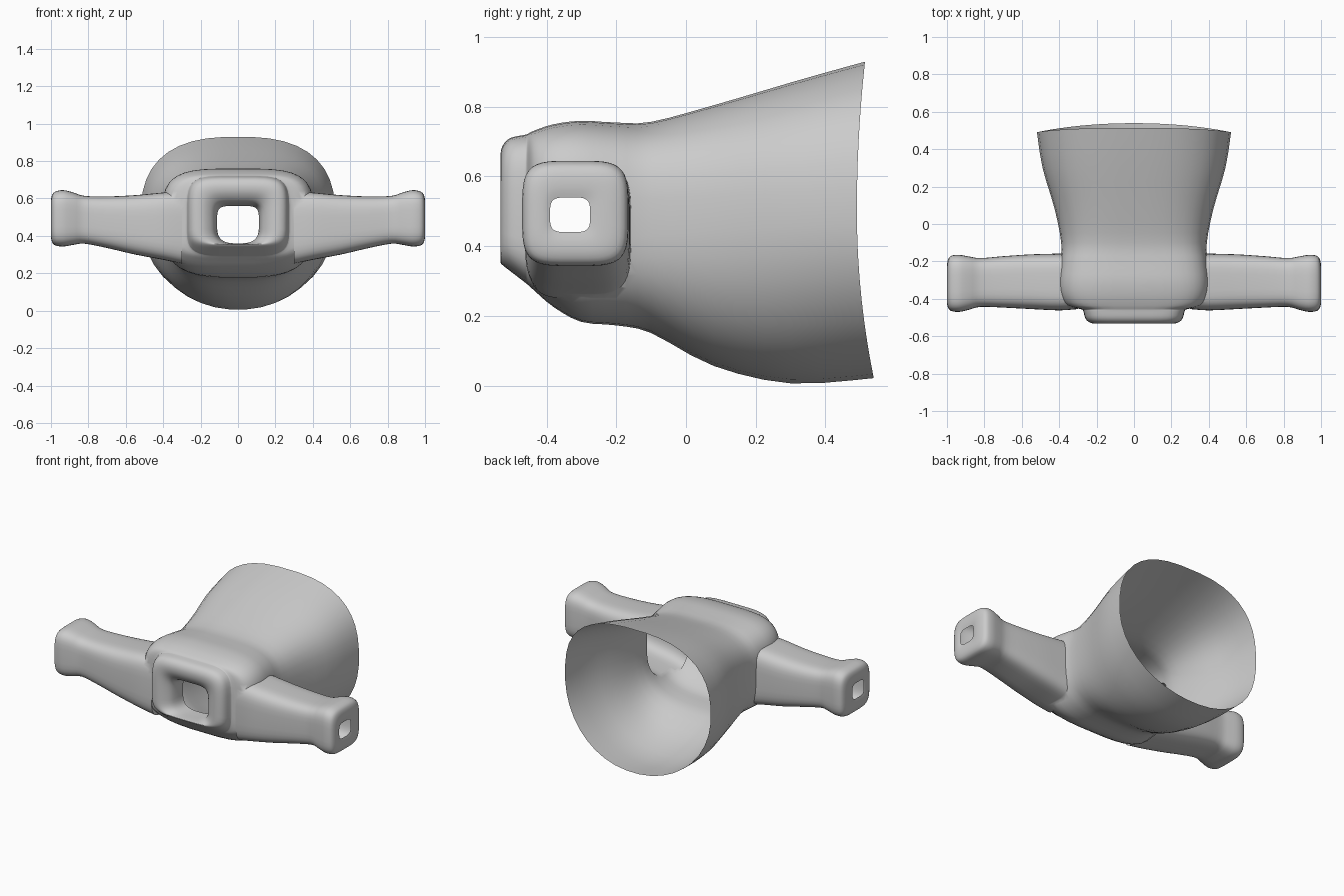
import bpy, bmesh, math
from mathutils import Vector

if "Cube" in bpy.data.objects:
    bpy.data.objects.remove(bpy.data.objects["Cube"])

SIDES = 40
cap_centres = []          # fan centres of the temporary end caps


def catmull(keys, sub):
    """Smoothly resample a list of equal-length key rows."""
    out = []
    for i in range(len(keys) - 1):
        a, b = keys[max(i - 1, 0)], keys[i]
        c, d = keys[i + 1], keys[min(i + 2, len(keys) - 1)]
        for s in range(sub):
            t = s / sub
            out.append([0.5 * (2 * q + (r - p) * t + (2 * p - 5 * q + 4 * r - w) * t * t
                               + (3 * q - p - 3 * r + w) * t ** 3)
                        for p, q, r, w in zip(a, b, c, d)])
    return out + [keys[-1]]


def spow(v, p):
    return math.copysign(abs(v) ** (2 / p), v)


def loft(name, rings, open_ends):
    """Skin rings into a closed solid; remember caps that must be opened later."""
    bm = bmesh.new()
    rows = [[bm.verts.new(p) for p in ring] for ring in rings]
    for r0, r1 in zip(rows, rows[1:]):
        for i in range(SIDES):
            j = (i + 1) % SIDES
            bm.faces.new((r0[i], r0[j], r1[j], r1[i]))
    for row, is_open in zip((rows[0], rows[-1]), open_ends):
        c = sum((v.co for v in row), Vector()) / SIDES
        cv = bm.verts.new(c)
        if is_open:
            cap_centres.append(c.copy())
        for i in range(SIDES):
            bm.faces.new((row[i], row[(i + 1) % SIDES], cv))
    bmesh.ops.recalc_face_normals(bm, faces=bm.faces)
    me = bpy.data.meshes.new(name)
    bm.to_mesh(me)
    bm.free()
    ob = bpy.data.objects.new(name, me)
    bpy.context.collection.objects.link(ob)
    return ob


angles = [2 * math.pi * (i + 0.5) / SIDES for i in range(SIDES)]


def body_ring(k):
    y, hw, zt, zb, zc, pt, pb, bow = k
    pts = []
    for a in angles:
        s = math.sin(a)
        p, h = (pt, zt - zc) if s > 0 else (pb, zc - zb)
        dz = spow(s, p) * h
        dy = bow * (dz / 0.46) ** 2 * (0.6 if s > 0 else 1)
        pts.append((spow(math.cos(a), p) * hw, y + dy, zc + dz))
    return pts


def arm_ring(k, side):
    x, y0, y1, z0, z1, p = k
    return [(side * x, (y0 + y1) / 2 + spow(math.cos(a), p) * (y1 - y0) / 2,
             (z0 + z1) / 2 + spow(math.sin(a), p) * (z1 - z0) / 2) for a in angles]


# Flared body: y, half width, top, bottom, centre z, top/bottom squareness, rim bow
flare = [
    (0.49, 0.52, 0.93, 0.02, 0.50, 2.6, 2.1, 0.045),
    (0.30, 0.49, 0.87, 0.005, 0.50, 2.7, 2.1, 0.0),
    (0.08, 0.425, 0.805, 0.055, 0.49, 2.9, 2.3, 0.0),
    (-0.10, 0.39, 0.757, 0.15, 0.48, 3.2, 2.7, 0.0),
    (-0.20, 0.395, 0.755, 0.172, 0.48, 3.6, 3.0, 0.0),
    (-0.30, 0.405, 0.76, 0.182, 0.48, 3.8, 3.2, 0.0),
    (-0.38, 0.395, 0.75, 0.225, 0.48, 4.0, 3.4, 0.0),
    (-0.435, 0.36, 0.732, 0.272, 0.48, 4.2, 3.6, 0.0),
    (-0.455, 0.285, 0.722, 0.29, 0.48, 4.6, 4.2, 0.0),
]
# Raised frame rolling into the square front opening
frame = [
    (-0.465, 0.272, 0.719, 0.298, 0.48, 5.0, 4.5, 0.0),
    (-0.50, 0.262, 0.712, 0.325, 0.48, 5.0, 4.5, 0.0),
    (-0.522, 0.245, 0.695, 0.342, 0.48, 5.0, 4.5, 0.0),
    (-0.532, 0.215, 0.665, 0.352, 0.48, 5.0, 4.5, 0.0),
    (-0.525, 0.175, 0.625, 0.355, 0.47, 5.0, 4.0, 0.0),
    (-0.495, 0.135, 0.585, 0.357, 0.46, 5.0, 3.5, 0.0),
    (-0.45, 0.118, 0.57, 0.358, 0.46, 5.0, 3.2, 0.0),
    (-0.40, 0.112, 0.56, 0.36, 0.46, 5.0, 3.0, 0.0),
]
body = loft("flared_body", [body_ring(k) for k in catmull(flare + frame, 3)], (True, True))

# Side arms: x, y min, y max, z min, z max, squareness
arm = [
    (0.30, -0.455, -0.155, 0.25, 0.64, 4.2),
    (0.40, -0.462, -0.158, 0.272, 0.632, 4.2),
    (0.55, -0.455, -0.162, 0.30, 0.618, 4.0),
    (0.70, -0.447, -0.172, 0.335, 0.611, 4.0),
    (0.82, -0.443, -0.182, 0.358, 0.614, 4.0),
    (0.88, -0.458, -0.174, 0.352, 0.632, 4.2),
    (0.935, -0.470, -0.165, 0.343, 0.645, 4.2),
    (0.98, -0.464, -0.171, 0.35, 0.635, 4.2),
    (0.997, -0.44, -0.20, 0.375, 0.61, 4.0),
    (1.0, -0.41, -0.245, 0.41, 0.57, 4.0),
    (0.995, -0.39, -0.275, 0.44, 0.54, 4.0),
]
for side in (-1, 1):
    tube = loft("side_arm", [arm_ring(k, side) for k in catmull(arm, 3)], (False, True))
    mod = body.modifiers.new("join_arm", 'BOOLEAN')
    mod.operation, mod.solver, mod.object = 'UNION', 'EXACT', tube
    bpy.context.view_layer.objects.active = body
    bpy.ops.object.modifier_apply(modifier=mod.name)
    bpy.data.objects.remove(tube)

# Open the rear mouth, front window and arm ends
bm = bmesh.new()
bm.from_mesh(body.data)
caps = [v for v in bm.verts if any((v.co - c).length < 1e-3 for c in cap_centres)]
bmesh.ops.delete(bm, geom=caps, context='VERTS')
bm.to_mesh(body.data)
bm.free()

bpy.ops.object.select_all(action='DESELECT')
body.select_set(True)
bpy.context.view_layer.objects.active = body
bpy.ops.object.shade_smooth_by_angle(angle=math.radians(50))
